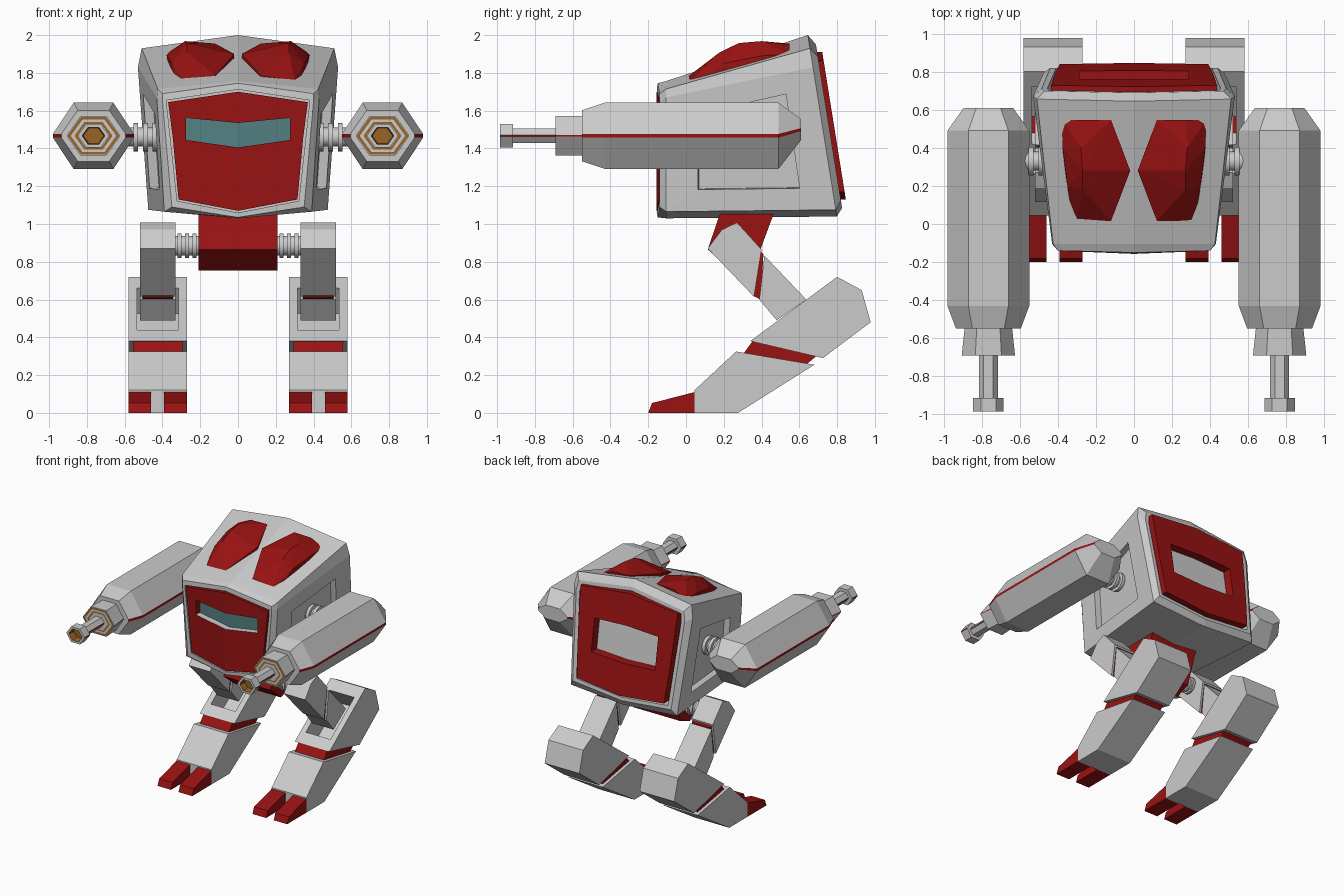
import bpy, bmesh, math
from mathutils import Vector

if "Cube" in bpy.data.objects:
    bpy.data.objects.remove(bpy.data.objects["Cube"])

GREY, RED, TEAL, OCHRE = range(4)
MATS = []
for name, col in (("light grey", (.6, .6, .6)), ("dark red", (.32, .006, .006)),
                  ("teal glass", (.09, .22, .23)), ("ochre", (.32, .13, .02))):
    m = bpy.data.materials.new(name)
    m.diffuse_color = (*col, 1)
    m.use_nodes = True
    m.node_tree.nodes["Principled BSDF"].inputs["Base Color"].default_value = m.diffuse_color
    MATS.append(m)


def finish(bm, name, flip=False):
    """Turn a bmesh into an object, optionally mirrored to the left side."""
    if flip:
        for v in bm.verts:
            v.co.x = -v.co.x
    bmesh.ops.recalc_face_normals(bm, faces=bm.faces[:])
    me = bpy.data.meshes.new(name)
    bm.to_mesh(me)
    bm.free()
    for m in MATS:
        me.materials.append(m)
    ob = bpy.data.objects.new(name, me)
    bpy.context.collection.objects.link(ob)
    return ob


def loft(bm, rings, mat=lambda band, side: GREY, cap_mat=GREY):
    """Bridge closed rings of points and cap both ends."""
    vs = [[bm.verts.new(p) for p in r] for r in rings]
    n = len(vs[0])
    for b in range(len(vs) - 1):
        for i in range(n):
            j = (i + 1) % n
            f = bm.faces.new((vs[b][i], vs[b][j], vs[b + 1][j], vs[b + 1][i]))
            f.material_index = mat(b, i)
    bm.faces.new(vs[0])
    bm.faces.new(vs[-1]).material_index = cap_mat
    bmesh.ops.recalc_face_normals(bm, faces=bm.faces[:])


def prism(profile, x0, x1, mat=GREY):
    """Side profile (y, z) extruded across x."""
    bm = bmesh.new()
    loft(bm, [[(x, y, z) for y, z in profile] for x in (x0, x1)], lambda b, i: mat, mat)
    for f in bm.faces:
        f.material_index = mat
    return bm


def recess(bm, f, scale, depth):
    """Inset a face by scaling and push it inward."""
    c, n = f.calc_center_median(), f.normal.copy()
    f = bmesh.ops.extrude_discrete_faces(bm, faces=[f])["faces"][0]
    for v in f.verts:
        v.co = c + Vector(a * s for a, s in zip(v.co - c, scale))
    f = bmesh.ops.extrude_discrete_faces(bm, faces=[f])["faces"][0]
    for v in f.verts:
        v.co -= n * depth


def panel(name, rows, win, y_at, depth, skirt, floor_mat, sill_mat):
    """Gabled red panel of (z centre, z edge, half width) rows with a sunk window."""
    bm = bmesh.new()
    grid = []
    for zc, ze, w in rows:
        row = []
        for x in (-w, -win, 0, win, w):
            t = abs(x) / w
            z = zc + (ze - zc) * t
            row.append(bm.verts.new((x, y_at(z, t), z)))
        grid.append(row)
    for r in range(3):
        for c in range(4):
            if r != 1 or c not in (1, 2):
                bm.faces.new((grid[r][c], grid[r][c + 1], grid[r + 1][c + 1], grid[r + 1][c])).material_index = RED
    rim = grid[1][1:4] + grid[2][3:0:-1]
    deep = [bm.verts.new(v.co + Vector((0, depth, 0))) for v in rim]
    for i in range(6):
        j = (i + 1) % 6
        f = bm.faces.new((rim[i], rim[j], deep[j], deep[i]))
        f.material_index = sill_mat if i in (3, 4) else RED
    for q in ((0, 1, 4, 5), (1, 2, 3, 4)):
        bm.faces.new([deep[k] for k in q]).material_index = floor_mat
    edge = grid[0] + [g[4] for g in grid[1:3]] + grid[3][::-1] + [g[0] for g in grid[2:0:-1]]
    back = [bm.verts.new(v.co + Vector((0, skirt, 0))) for v in edge]
    for i in range(len(edge)):
        j = (i + 1) % len(edge)
        bm.faces.new((edge[i], edge[j], back[j], back[i])).material_index = RED
    return finish(bm, name)


def hull_ring(y0, tilt, gable, zt, top, side, bot, zb):
    """Cabin cross-section: centre top, three corners, centre bottom, mirrored."""
    right = [(0, zt), top, side, bot, (0, zb)]
    pts = right + [(-x, z) for x, z in right[3:0:-1]]
    return [(x, y0 + tilt * (2 - z) - (gable if x == 0 else 0), z) for x, z in pts]


# Cabin shell with framed front and back and a recess in each side
bm = bmesh.new()
loft(bm, [
    hull_ring(-.07, 0, .015, 1.712, (.378, 1.655), (.376, 1.62), (.322, 1.122), 1.06),
    hull_ring(-.14, 0, .015, 1.712, (.378, 1.655), (.376, 1.62), (.322, 1.122), 1.06),
    hull_ring(-.14, 0, .01, 1.745, (.40, 1.69), (.40, 1.65), (.35, 1.09), 1.035),
    hull_ring(-.105, 0, 0, 1.757, (.425, 1.715), (.43, 1.67), (.39, 1.065), 1.03),
    hull_ring(.645, .16, 0, 2.0, (.51, 1.93), (.53, 1.83), (.475, 1.075), 1.04),
    hull_ring(.68, .16, 0, 1.95, (.47, 1.885), (.485, 1.81), (.44, 1.125), 1.085),
    hull_ring(.68, .16, 0, 1.92, (.445, 1.86), (.455, 1.80), (.41, 1.15), 1.11),
    hull_ring(.60, .16, 0, 1.92, (.445, 1.86), (.455, 1.80), (.41, 1.15), 1.11)])
big = [f for f in bm.faces if abs(f.normal.x) > .9 and f.calc_area() > .3]
for f in big:
    recess(bm, f, (.62, .6, .66), .05)
finish(bm, "cabin_shell")

# Front panel with windscreen, back panel with sunk window
panel("front_panel", [(1.70, 1.645, .37), (1.535, 1.57, .36), (1.405, 1.455, .345), (1.07, 1.13, .315)],
      .275, lambda z, t: -.142 - .015 * (1 - t), .05, .07, TEAL, GREY)
panel("back_panel", [(1.91, 1.865, .435), (1.665, 1.645, .425), (1.38, 1.40, .41), (1.13, 1.17, .39)],
      .285, lambda z, t: .707 + .16 * (2 - z), -.07, -.09, GREY, RED)

# Pelvis block
finish(prism([(.185, 1.07), (.115, .865), (.25, .755), (.37, .80), (.47, 1.07)], -.21, .21, RED), "pelvis")

ARM_X = .765
# Arm stations, rear to muzzle: y, half width, half height, centre z, stripe half height, colour of next band
ARM = [(.61, .13, .055, 1.50, .008, GREY), (.49, .215, .175, 1.467, .01, GREY),
       (-.43, .215, .175, 1.467, .01, GREY), (-.55, .17, .135, 1.467, .01, GREY),
       (-.55, .125, .105, 1.467, .004, GREY), (-.69, .14, .105, 1.467, .004, GREY),
       (-.69, .135, .10, 1.467, .004, OCHRE), (-.69, .118, .087, 1.467, .004, GREY),
       (-.69, .098, .073, 1.467, .004, OCHRE), (-.69, .083, .063, 1.467, .004, GREY),
       (-.69, .05, .038, 1.467, .004, GREY), (-.915, .05, .038, 1.467, .004, GREY),
       (-.915, .08, .062, 1.467, .004, GREY), (-.985, .08, .062, 1.467, .004, GREY),
       (-.985, .058, .045, 1.467, .004, OCHRE), (-.93, .052, .04, 1.467, .004, OCHRE)]


def arm_ring(y, a, h, zc, e, _):
    half = [(a, -e), (a, e), (.49 * a, h)]
    pts = half + [(-.49 * a, h), (-a, e), (-a, -e), (-.49 * a, -h), (.49 * a, -h)]
    return [(ARM_X + x, y, zc + z) for x, z in pts]


def arm_mat(band, side):
    long_band = abs(ARM[band][0] - ARM[band + 1][0]) > .01
    return RED if side in (0, 4) and long_band and ARM[band][5] == GREY else ARM[band][5]


def joint(name, y, z, stations, flip):
    """Ribbed round joint along x."""
    bm = bmesh.new()
    angs = [2 * math.pi * k / 24 for k in range(24)]
    loft(bm, [[(x, y + r * math.cos(a), z + r * math.sin(a)) for a in angs] for x, r in stations])
    for f in bm.faces:
        f.smooth = abs(f.normal.x) < .3
    finish(bm, name, flip)


def ribs(x0, x1, n, r, R):
    out, w = [], (x1 - x0) / (2 * n + 1)
    for k in range(2 * n + 1):
        rad = R if k % 2 else r
        out += [(x0 + k * w, rad), (x0 + (k + 1) * w, rad)]
    return out


for flip, tag in ((False, "right"), (True, "left")):
    # Roof pod: faceted fender shape
    bm = bmesh.new()
    base = [(.12, .547, 1.90), (.38, .547, 1.87), (.365, .3, 1.80), (.32, .016, 1.72),
            (.12, .016, 1.74), (.02, .28, 1.84)]
    crown = [(.12, .547, 1.955), (.27, .547, 1.95), (.38, .547, 1.90), (.28, .40, 1.968),
             (.27, .28, 1.958), (.27, .18, 1.91), (.30, .016, 1.76), (.12, .016, 1.785),
             (.02, .28, 1.90), (.375, .40, 1.89), (.35, .2, 1.85)]
    for p in base + crown:
        bm.verts.new(p)
    res = bmesh.ops.convex_hull(bm, input=bm.verts[:])
    loose = [v for v in bm.verts if not v.link_faces]
    bmesh.ops.delete(bm, geom=loose, context="VERTS")
    for f in bm.faces:
        f.material_index = RED
    finish(bm, tag + "_roof_pod", flip)

    # Arm cannon and shoulder
    bm = bmesh.new()
    loft(bm, [arm_ring(*s) for s in ARM], arm_mat, OCHRE)
    finish(bm, tag + "_arm_cannon", flip)
    joint(tag + "_shoulder_joint", .33, 1.46, ribs(.40, .58, 3, .05, .075), flip)

    # Hip, thigh in two blocks with a red band between
    joint(tag + "_hip_joint", .26, .885, ribs(.20, .34, 3, .052, .066), flip)
    finish(prism([(.19, .97), (.27, 1.008), (.40, .865), (.36, .615), (.115, .87)], .33, .52), tag + "_upper_thigh", flip)
    finish(prism([(.39, .86), (.41, .84), (.395, .60), (.355, .62)], .345, .505, RED), tag + "_thigh_band", flip)
    finish(prism([(.415, .833), (.637, .60), (.48, .49), (.388, .60)], .33, .52), tag + "_lower_thigh", flip)

    # Shin: slotted upper block, red band, lower block
    bm = prism([(.34, .38), (.80, .72), (.93, .65), (.978, .48), (.725, .29)], .27, .58)
    slope = max(bm.faces, key=lambda f: f.normal.dot(Vector((0, -.6, .8))))
    recess(bm, slope, (.71, .66, .66), .17)
    finish(bm, tag + "_upper_shin", flip)
    finish(prism([(.36, .39), (.305, .315), (.635, .255), (.69, .30)], .295, .555, RED), tag + "_shin_band", flip)
    finish(prism([(.265, .325), (.68, .255), (.275, 0), (.045, 0), (.045, .12)], .27, .58), tag + "_lower_shin", flip)

    # Two toes
    for k, (x0, x1) in enumerate(((.27, .392), (.46, .58))):
        toe = prism([(.045, 0), (.045, .11), (-.18, .052), (-.2, 0)], x0, x1, RED)
        finish(toe, f"{tag}_toe_{k + 1}", flip)
